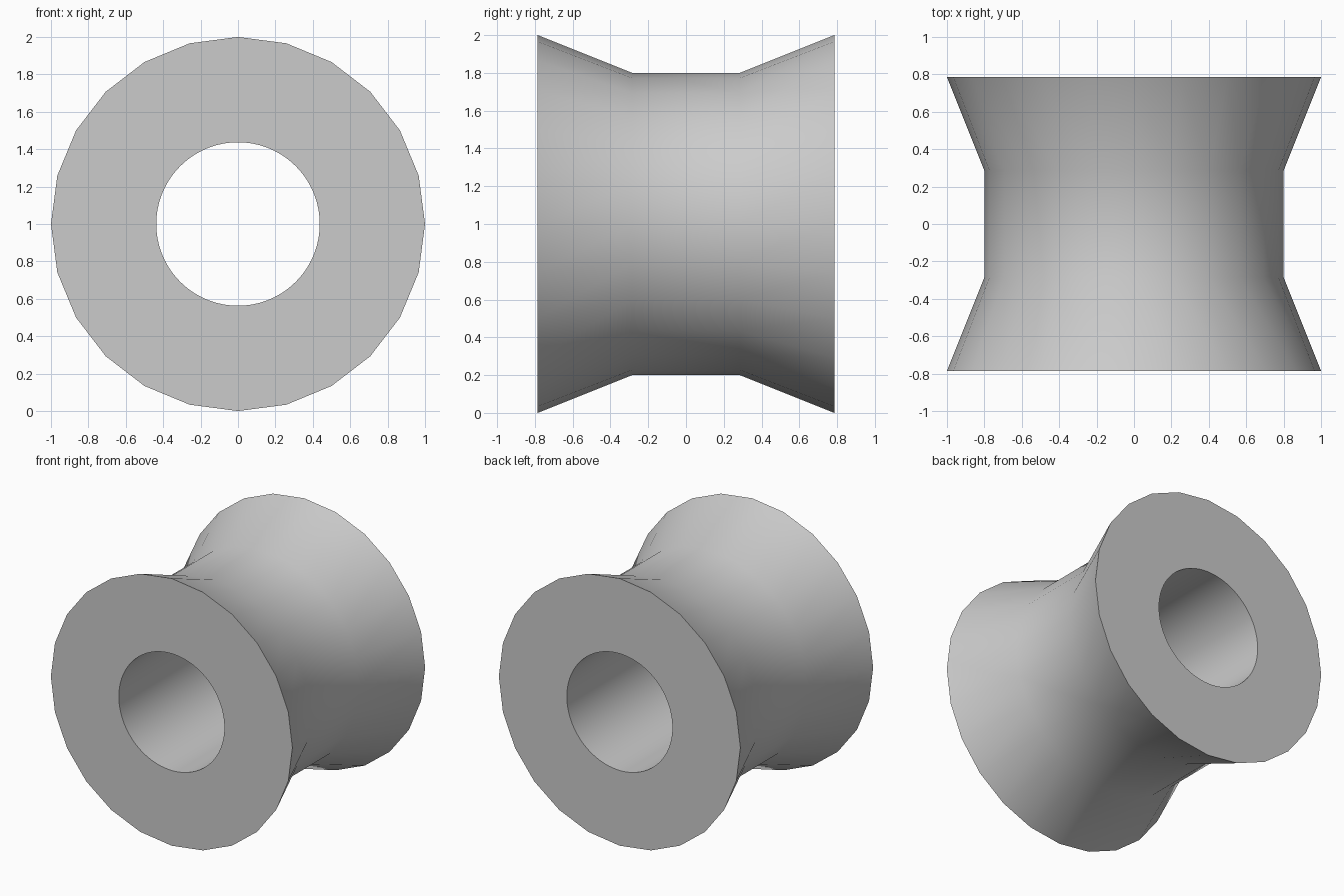
import bpy, bmesh, math

cube = bpy.data.objects.get("Cube")
if cube:
    bpy.data.objects.remove(cube, do_unlink=True)

OUTER_SIDES, BORE_SIDES = 24, 96
HALF, WAIST_HALF = 0.785, 0.285
RIM, WAIST, BORE = 1.0, 0.8, 0.437

grey = bpy.data.materials.new("plain grey")
grey.use_nodes = True
colour = (0.6, 0.6, 0.6, 1)
grey.diffuse_color = colour
grey.node_tree.nodes["Principled BSDF"].inputs["Base Color"].default_value = colour

bm = bmesh.new()


def ring(radius, y, sides):
    """A closed loop of edges around the y axis."""
    verts = [bm.verts.new((radius * math.cos(a), y, 1 + radius * math.sin(a)))
             for a in (math.tau * i / sides for i in range(sides))]
    edges = [bm.edges.new((v, verts[(i + 1) % sides])) for i, v in enumerate(verts)]
    return verts, edges


def skin(rings):
    """Quads between neighbouring rings of equal count."""
    for (a, _), (b, _) in zip(rings, rings[1:]):
        n = len(a)
        for i in range(n):
            j = (i + 1) % n
            bm.faces.new((a[i], a[j], b[j], b[i]))


# Flared outer wall with a straight waist
outer = [ring(r, y, OUTER_SIDES) for r, y in
         ((RIM, -HALF), (WAIST, -WAIST_HALF), (WAIST, WAIST_HALF), (RIM, HALF))]
skin(outer)

# Round bore through the middle
bore = [ring(BORE, y, BORE_SIDES) for y in (-HALF, HALF)]
skin(bore)

# Flat end faces with the bore left open
for end, side in ((0, -1), (-1, 1)):
    bmesh.ops.triangle_fill(bm, edges=outer[end][1] + bore[end][1],
                            use_beauty=True, normal=(0, side, 0))

bmesh.ops.recalc_face_normals(bm, faces=bm.faces)
mesh = bpy.data.meshes.new("flared_roller")
bm.to_mesh(mesh)
bm.free()
mesh.materials.append(grey)
roller = bpy.data.objects.new("flared_roller", mesh)
bpy.context.collection.objects.link(roller)

# Smooth walls, crisp rims
bpy.ops.object.select_all(action="DESELECT")
roller.select_set(True)
bpy.context.view_layer.objects.active = roller
bpy.ops.object.shade_smooth_by_angle(angle=math.radians(30))
